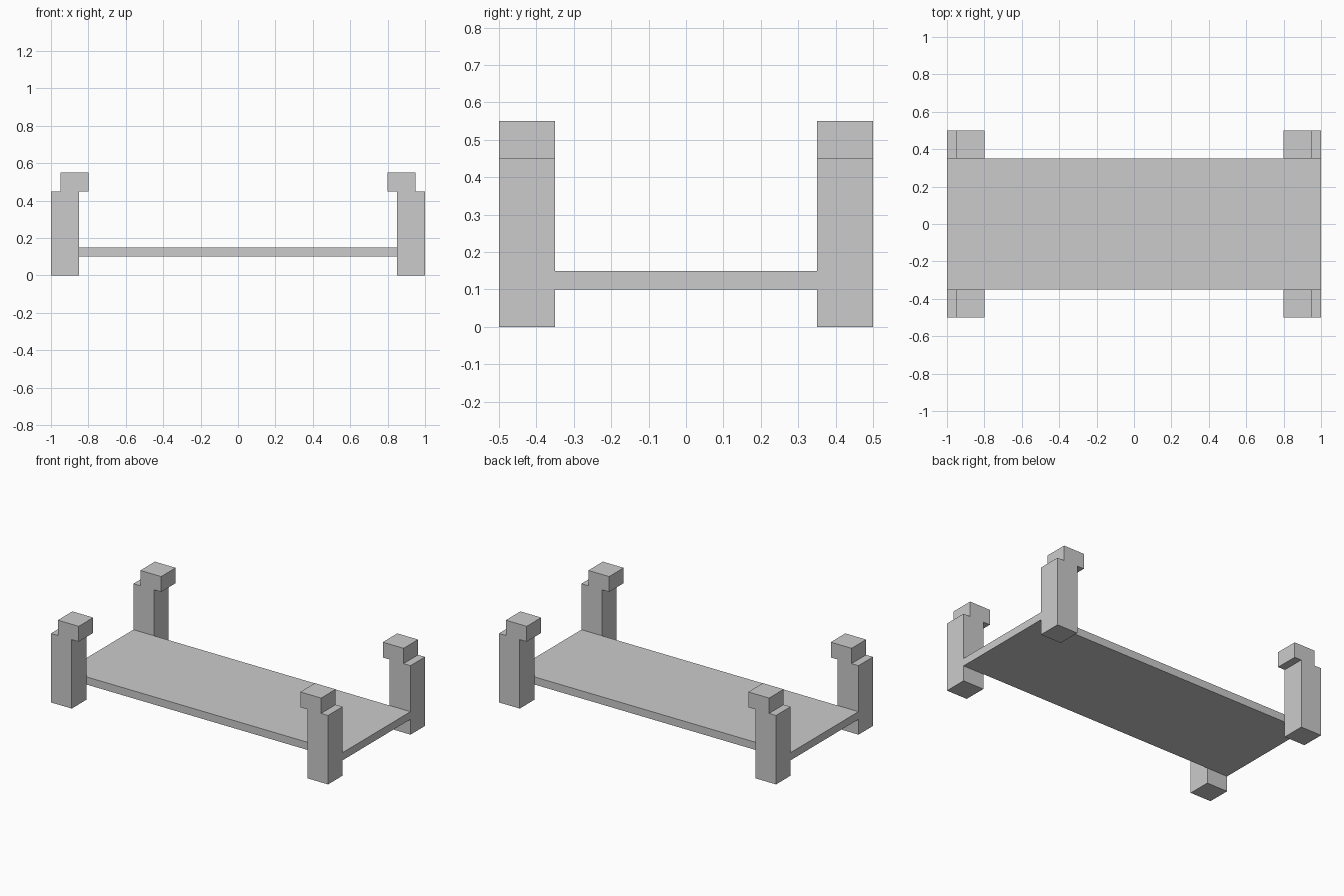
import bpy, bmesh

if "Cube" in bpy.data.objects:
    bpy.data.objects.remove(bpy.data.objects["Cube"])


def prism(name, profile, y0, y1):
    """Extrude an (x, z) profile from y0 to y1."""
    bm = bmesh.new()
    face = bm.faces.new([bm.verts.new((x, y0, z)) for x, z in profile])
    out = bmesh.ops.extrude_face_region(bm, geom=[face])
    verts = [g for g in out["geom"] if isinstance(g, bmesh.types.BMVert)]
    bmesh.ops.translate(bm, vec=(0, y1 - y0, 0), verts=verts)
    bmesh.ops.recalc_face_normals(bm, faces=bm.faces)
    mesh = bpy.data.meshes.new(name)
    bm.to_mesh(mesh)
    bm.free()
    obj = bpy.data.objects.new(name, mesh)
    bpy.context.collection.objects.link(obj)
    return obj


# Flat deck running the full length between the posts
prism("deck", [(-1, 0.10), (1, 0.10), (1, 0.15), (-1, 0.15)], -0.35, 0.35)

# Corner post with a head block shifted inward, overhanging the inner side
post = [(1, 0), (1, 0.45), (0.95, 0.45), (0.95, 0.55),
        (0.80, 0.55), (0.80, 0.45), (0.85, 0.45), (0.85, 0)]
for x_name, sx in (("left", -1), ("right", 1)):
    for y_name, y0 in (("front", -0.50), ("back", 0.35)):
        prism(f"{y_name}_{x_name}_post", [(sx * x, z) for x, z in post],
              y0, y0 + 0.15)
